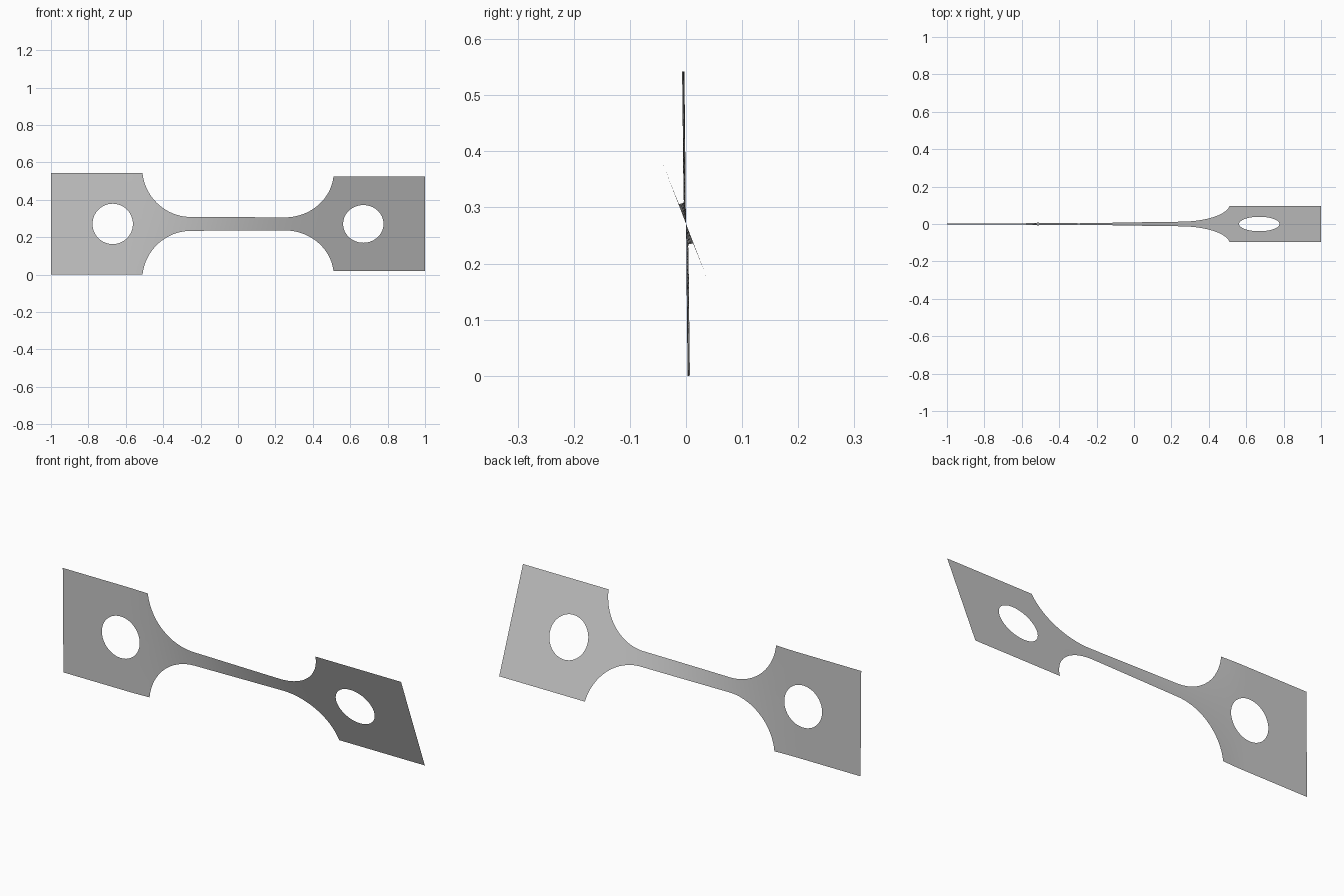
import bpy
import bmesh
from math import sqrt, sin, cos, pi, radians

cube = bpy.data.objects.get("Cube")
if cube:
    bpy.data.objects.remove(cube)

HALF_LENGTH = 1.0
HEAD = 0.271         # half height of the grip heads
NECK = 0.037         # half height of the narrow neck
FILLET_X = 0.25      # where the neck starts to widen
HEAD_X = 0.51        # where the head begins
FILLET_R = 0.262
HOLE_X, HOLE_R = 0.67, 0.108
ROWS = 6


def outer(x):
    """Half height of the outline at x."""
    d = abs(x) - FILLET_X
    if d <= 0:
        return NECK
    if abs(x) >= HEAD_X - 1e-6:
        return HEAD
    return NECK + FILLET_R - sqrt(FILLET_R ** 2 - d ** 2)


def inner(x):
    """Half height of the hole at x."""
    d = abs(x) - HOLE_X
    return sqrt(max(0.0, HOLE_R ** 2 - d ** 2))


def twist(x):
    """Rotation about the long axis, held almost flat at one head."""
    t = min(1.0, max(0.0, (x + 0.65) / 1.1))
    return radians(0.6 + 20.4 * t * t * (3 - 2 * t))


# Stations along one half, denser at the curves
half = [FILLET_X * i / 8 for i in range(9)]
half += [FILLET_X + (HEAD_X - FILLET_X) * sin(pi / 2 * i / 20) for i in range(1, 21)]
half += [HOLE_X - HOLE_R * cos(pi * i / 32) for i in range(33)]
half += [HOLE_X + HOLE_R + (HALF_LENGTH - HOLE_X - HOLE_R) * i / 4 for i in range(1, 5)]
stations = [-x for x in reversed(half[1:])] + half

# Twisted sheet, made as an upper and a lower strip joined on the axis
bm = bmesh.new()
for side in (1, -1):
    previous = None
    for x in stations:
        a = twist(x)
        low, high = inner(x), outer(x)
        column = []
        for j in range(ROWS + 1):
            h = side * (low + (high - low) * j / ROWS)
            column.append(bm.verts.new((x, -h * sin(a), HEAD + h * cos(a))))
        if previous:
            for j in range(ROWS):
                quad = [previous[j], column[j], column[j + 1], previous[j + 1]]
                bm.faces.new(quad if side > 0 else quad[::-1])
        previous = column
bmesh.ops.remove_doubles(bm, verts=bm.verts, dist=1e-5)

mesh = bpy.data.meshes.new("twisted_test_strip")
bm.to_mesh(mesh)
bm.free()
strip = bpy.data.objects.new("twisted_test_strip", mesh)
bpy.context.collection.objects.link(strip)

# Plain grey metal
grey = bpy.data.materials.new("light grey")
grey.use_nodes = True
colour = (0.58, 0.58, 0.58, 1)
grey.diffuse_color = colour
grey.node_tree.nodes["Principled BSDF"].inputs["Base Color"].default_value = colour
mesh.materials.append(grey)

bpy.ops.object.select_all(action='DESELECT')
strip.select_set(True)
bpy.context.view_layer.objects.active = strip
bpy.ops.object.shade_smooth_by_angle()
